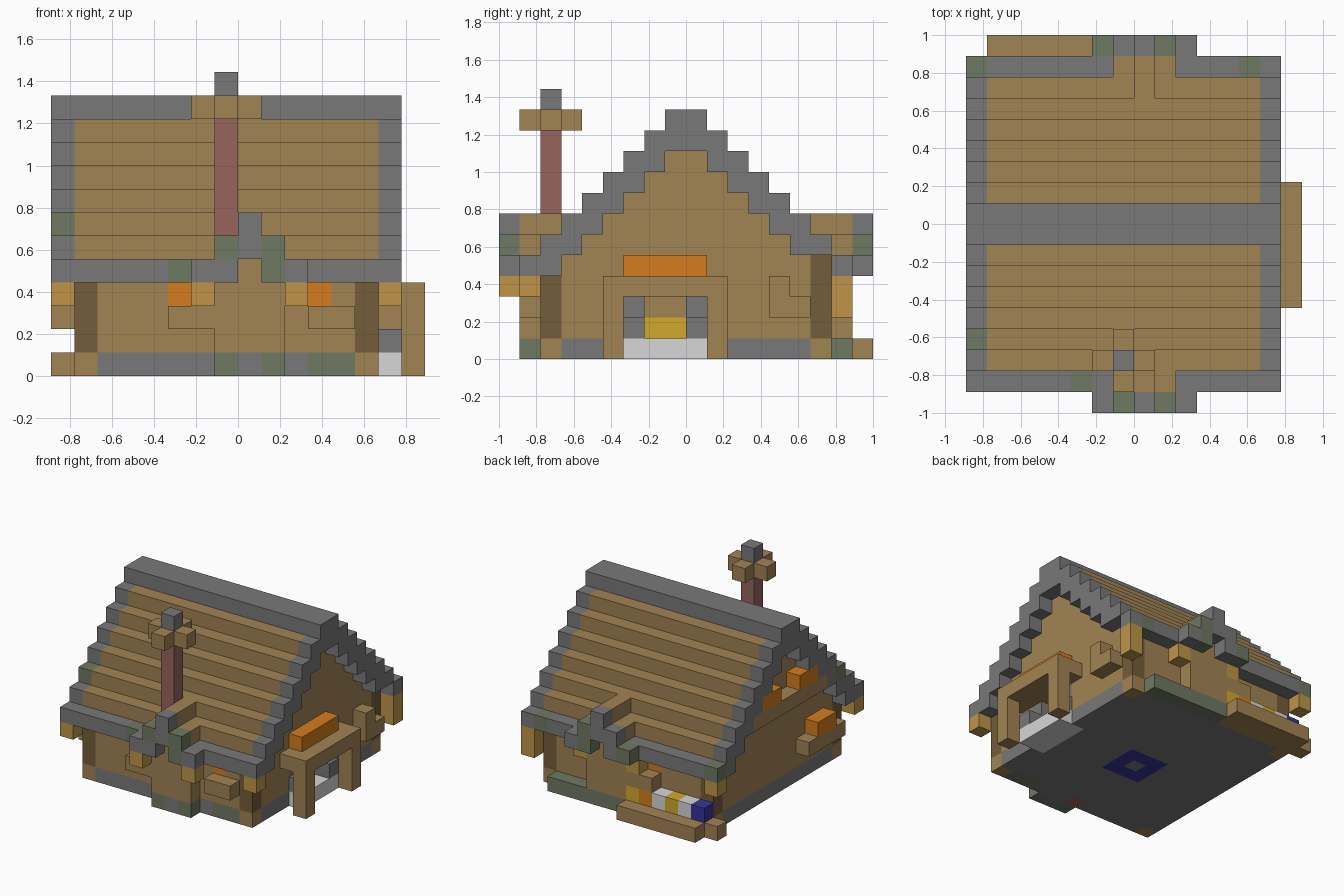
import bpy
import bmesh
from mathutils import Vector

cube = bpy.data.objects.get("Cube")
if cube:
    bpy.data.objects.remove(cube, do_unlink=True)

UNIT = 2 / 18                      # edge length of one building block
ORIGIN = Vector((-8, -9, 0))       # grid corner, in blocks
BACK, RIDGE = 17, 8                # last row in depth, front ridge row
LEFT, RIGHT = 0, 14                # outer columns of the roof


def material(name, red, green, blue):
    """Flat colour given as display values, stored as linear."""
    linear = [(c / 255) ** 2.2 for c in (red, green, blue)] + [1]
    mat = bpy.data.materials.new(name)
    mat.use_nodes = True
    mat.diffuse_color = linear
    shader = mat.node_tree.nodes["Principled BSDF"]
    shader.inputs["Base Color"].default_value = linear
    shader.inputs["Roughness"].default_value = 0.9
    return mat


plank = material("plank brown", 160, 130, 84)
stone = material("stone grey", 120, 120, 120)
moss = material("mossy grey", 110, 120, 98)
timber = material("dark timber", 116, 93, 60)
pale = material("pale timber", 190, 148, 74)
orange = material("orange", 212, 124, 36)
brick = material("brick red", 150, 100, 92)
yellow = material("yellow", 208, 168, 48)
white = material("white", 214, 214, 214)
blue = material("blue", 56, 56, 150)

blocks = {}                        # grid cell -> (part name, material)


def cells(x, y, z):
    """Every cell of a box; each axis is one index or an inclusive pair."""
    spans = [(a, a) if isinstance(a, int) else a for a in (x, y, z)]
    xs, ys, zs = [range(low, high + 1) for low, high in spans]
    return [(i, j, k) for i in xs for j in ys for k in zs]


def fill(part, mat, x, y, z):
    for cell in cells(x, y, z):
        blocks[cell] = (part, mat)


def carve(x, y, z):
    for cell in cells(x, y, z):
        blocks.pop(cell, None)


# Foundation with a blue ring set in the floor
fill("foundation", stone, (1, 13), (2, 15), 0)
fill("floor_ring", blue, (6, 8), (7, 9), 0)
fill("foundation", stone, 7, 8, 0)
fill("mossy_foundation", moss, (11, 12), 2, 0)

# Walls and stepped main roof, one pair of rows at a time
for row in range(1, RIDGE + 1):
    for y in (row, BACK - row):
        top = row + 3
        if row > 1:
            fill("walls_and_roof", plank, (1, 13), y, (1, top))
        else:
            fill("eaves", stone, (LEFT, RIGHT), y, top)
        for x in (LEFT, RIGHT):
            fill("gable_edge", stone, x, y, (max(top - 1, 4), top))
        if row == RIDGE:
            fill("ridge", stone, (LEFT, RIGHT), y, top)
carve(RIGHT, 15, 4)

# Corner posts and the pale brackets under the eaves
for x in (1, 13):
    for y in (2, 15):
        fill("corner_base", plank, x, y, 0)
        fill("corner_post", timber, x, y, (1, 3))
fill("corner_post", timber, 13, 15, 4)
for x in (LEFT, RIGHT):
    for y in (1, 16):
        fill("eave_bracket", pale, x, y, 3)
fill("eave_bracket", pale, RIGHT, 16, 2)

# Front and back bays, each with a small stepped gable
for wall, tip, roof_row in ((1, 0, 2), (16, BACK, 15)):
    fill("bay_base", moss, (7, 9), wall, 0)
    fill("bay_wall", plank, (7, 9), wall, (1, 5))
    for y in (wall, roof_row):
        fill("bay_roof", plank, 8, y, 6)
    for x in (6, 10):
        fill("bay_gable", stone, x, tip, 4)
    for x in (7, 9):
        fill("bay_gable", stone, x, tip, (4, 5))
    fill("bay_gable", stone, 8, tip, (5, 6))
fill("bay_base", stone, 8, 1, 0)
for x in (6, 10):
    fill("bay_bracket", pale, x, 0, 3)
    fill("bay_bracket", pale, x, 16, 3)

# Mossy patches in the stone trim
for x, y, z in ((7, 0, 5), (9, 0, (4, 5)), (6, BACK, 4), (9, BACK, (4, 5)),
                (LEFT, 3, 6), (5, 1, 4), (LEFT, 16, 4), (13, 16, 4)):
    fill("mossy_trim", moss, x, y, z)
fill("back_step", moss, (10, 12), 16, 0)

# Windows with ledges on the long walls
for x, y in ((5, 2), (11, 2), (5, 15)):
    fill("window", orange, x, y, 3)
for x, y in ((5, 1), (11, 1), (5, 16)):
    fill("window_ledge", plank, (x, x + 1), y, 2)

# Ledges and boxes on the gable walls
fill("gable_ledge", plank, LEFT, (3, 6), 2)
fill("gable_box", orange, LEFT, (4, 5), 3)
fill("upper_ledge", plank, LEFT, (5, 12), 6)
for y in ((6, 7), (10, 11)):
    fill("upper_box", orange, LEFT, y, 7)
fill("side_shelf", plank, RIGHT, (13, 14), 2)
fill("side_shelf", plank, RIGHT, 13, 3)

# Porch, recessed door and doorstep
for y in (5, 10):
    fill("porch_post", plank, 15, y, (0, 2))
fill("porch_beam", plank, (RIGHT, 15), (5, 10), 3)
fill("porch_box", orange, RIGHT, (6, 9), 4)
fill("doorstep", white, (13, RIGHT), (6, 9), 0)
for y in (6, 9):
    fill("door_jamb", stone, 13, y, (1, 2))
    fill("door_side", stone, RIGHT, y, 1)
carve(13, (7, 8), (1, 2))
fill("door", yellow, 12, (7, 8), 1)

# Flower bed along the back wall
fill("flower_bed", plank, (1, 6), (16, BACK), 0)
fill("flower_bed", plank, LEFT, 16, 0)
for x, flower in enumerate((blue, white, yellow, white, orange, yellow), 1):
    fill(flower.name + " flowers", flower, x, 16, 1)

# Chimney with a cross-shaped crown
fill("chimney", brick, 7, 2, (0, 10))
fill("chimney_crown", plank, (6, 8), 2, 11)
fill("chimney_crown", plank, 7, (1, 3), 11)
fill("chimney_cap", stone, 7, 2, 12)


def build(part, mat):
    """Mesh of the exposed block sides of one part, flat areas merged."""
    bm = bmesh.new()
    for cell in [c for c, owner in blocks.items() if owner == (part, mat)]:
        for axis in range(3):
            for side in (0, 1):
                step = [0, 0, 0]
                step[axis] = side * 2 - 1
                if tuple(a + b for a, b in zip(cell, step)) in blocks:
                    continue
                loop = [(0, 0), (1, 0), (1, 1), (0, 1)]
                corners = []
                for u, v in loop if side else reversed(loop):
                    point = Vector(cell)
                    point[axis] += side
                    point[(axis + 1) % 3] += u
                    point[(axis + 2) % 3] += v
                    corners.append(bm.verts.new((point + ORIGIN) * UNIT))
                bm.faces.new(corners)
    bmesh.ops.remove_doubles(bm, verts=bm.verts, dist=UNIT / 100)
    bmesh.ops.dissolve_limit(bm, angle_limit=0.01, verts=bm.verts,
                             edges=bm.edges)
    mesh = bpy.data.meshes.new(part)
    bm.to_mesh(mesh)
    bm.free()
    mesh.materials.append(mat)
    bpy.context.scene.collection.objects.link(
        bpy.data.objects.new(part.replace(" ", "_"), mesh))


for part, mat in dict.fromkeys(blocks.values()):
    build(part, mat)
